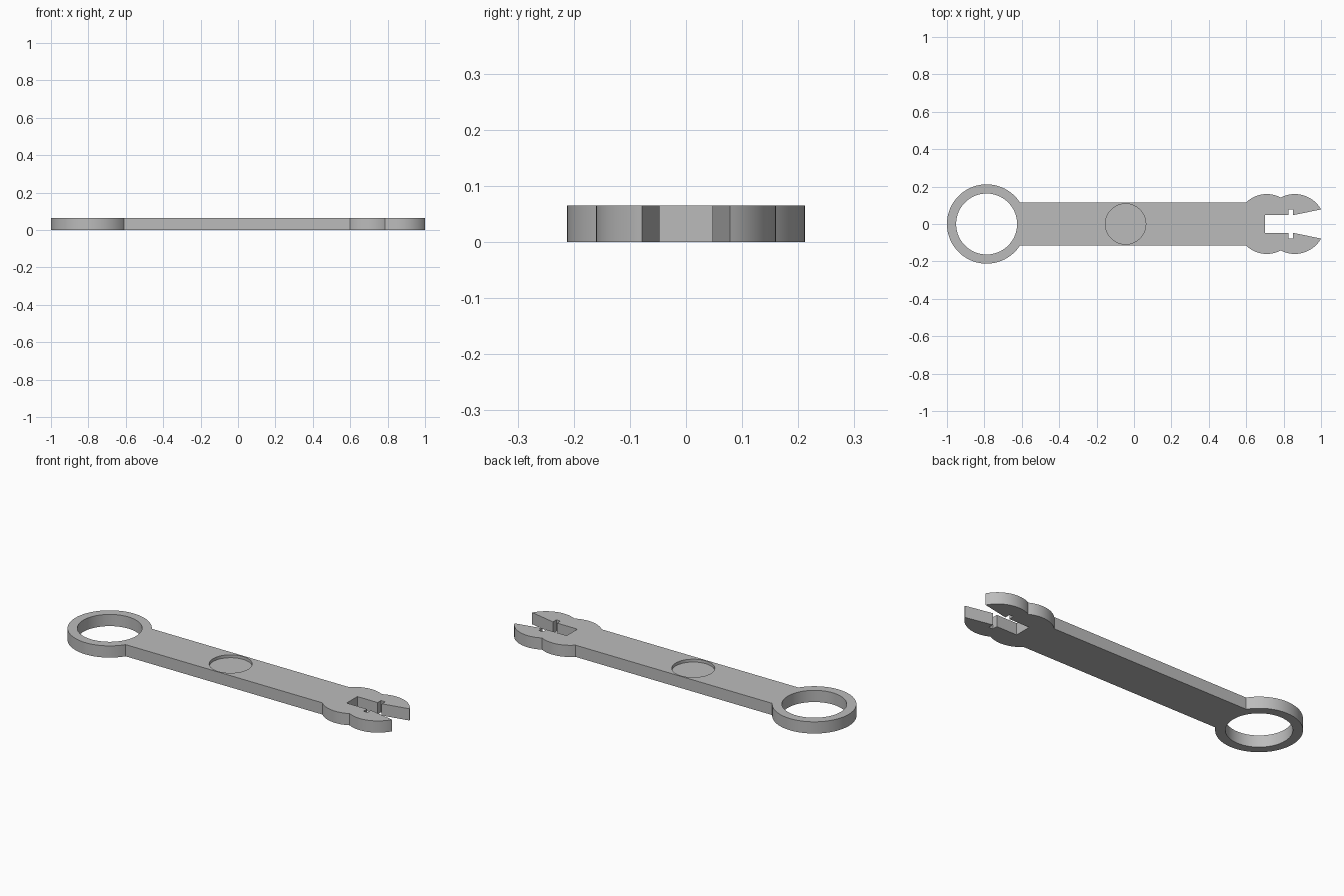
import bpy
import bmesh
from math import asin, cos, sin, pi, radians
from mathutils import Matrix

THICK = 0.065
HALF_W = 0.115                    # half width of the handle
RING_X, RING_R, HOLE_R = -0.788, 0.212, 0.163
LOBE_R, LOBE_A, LOBE_B = 0.16, 0.71, 0.86
RECESS_X, RECESS_R, RECESS_DEPTH = -0.045, 0.108, 0.016

cube = bpy.data.objects.get("Cube")
if cube:
    bpy.data.objects.remove(cube)

steel = bpy.data.materials.new("grey_steel")
steel.use_nodes = True
colour = (0.5, 0.5, 0.5, 1)
steel.diffuse_color = colour
steel.node_tree.nodes["Principled BSDF"].inputs["Base Color"].default_value = colour


def arc(cx, r, start, end, steps):
    angles = [start + (end - start) * i / steps for i in range(steps + 1)]
    return [(cx + r * cos(a), r * sin(a)) for a in angles]


def add_object(name, bm):
    mesh = bpy.data.meshes.new(name)
    bm.to_mesh(mesh)
    bm.free()
    obj = bpy.data.objects.new(name, mesh)
    bpy.context.collection.objects.link(obj)
    mesh.materials.append(steel)
    return obj


def prism(name, outline, height):
    bm = bmesh.new()
    base = bm.faces.new([bm.verts.new((x, y, 0)) for x, y in outline])
    top = bmesh.ops.extrude_face_region(bm, geom=[base])["geom"]
    bmesh.ops.translate(bm, vec=(0, 0, height),
                        verts=[v for v in top if isinstance(v, bmesh.types.BMVert)])
    bmesh.ops.recalc_face_normals(bm, faces=bm.faces)
    return add_object(name, bm)


def cut_cylinder(target, x, radius, z_low, z_high):
    bm = bmesh.new()
    bmesh.ops.create_cone(bm, cap_ends=True, segments=96, radius1=radius, radius2=radius,
                          depth=z_high - z_low,
                          matrix=Matrix.Translation((x, 0, (z_low + z_high) / 2)))
    cutter = add_object("cutter", bm)
    cutter.hide_render = True
    mod = target.modifiers.new("cut", "BOOLEAN")
    mod.operation = "DIFFERENCE"
    mod.solver = "EXACT"
    mod.object = cutter
    bpy.context.view_layer.objects.active = target
    bpy.ops.object.modifier_apply(modifier=mod.name)
    bpy.data.objects.remove(cutter)


# Upper half of the outline: ring, handle, two jaw lobes, then the slot
join = asin(HALF_W / RING_R)
valley = asin(((LOBE_B - LOBE_A) / 2) / LOBE_R)
upper = arc(RING_X, RING_R, pi, join, 40)
upper += arc(LOBE_A, LOBE_R, pi - asin(HALF_W / LOBE_R), pi / 2 - valley, 20)
upper += arc(LOBE_B, LOBE_R, pi / 2 + valley, asin(0.078 / LOBE_R), 24)[1:]
upper += [(0.85, 0.047), (0.85, 0.077), (0.825, 0.077), (0.825, 0.047), (0.70, 0.047)]

# Mirror it to close the outline, leaving out the shared ring point
lower = [(x, -y) for x, y in reversed(upper[1:])]
wrench = prism("wrench_body", upper + lower, THICK)

# Ring opening and the shallow round recess in the handle
cut_cylinder(wrench, RING_X, HOLE_R, -0.1, 0.2)
cut_cylinder(wrench, RECESS_X, RECESS_R, THICK - RECESS_DEPTH, 0.2)

bpy.ops.object.select_all(action="DESELECT")
wrench.select_set(True)
bpy.context.view_layer.objects.active = wrench
bpy.ops.object.shade_smooth_by_angle(angle=radians(25))
